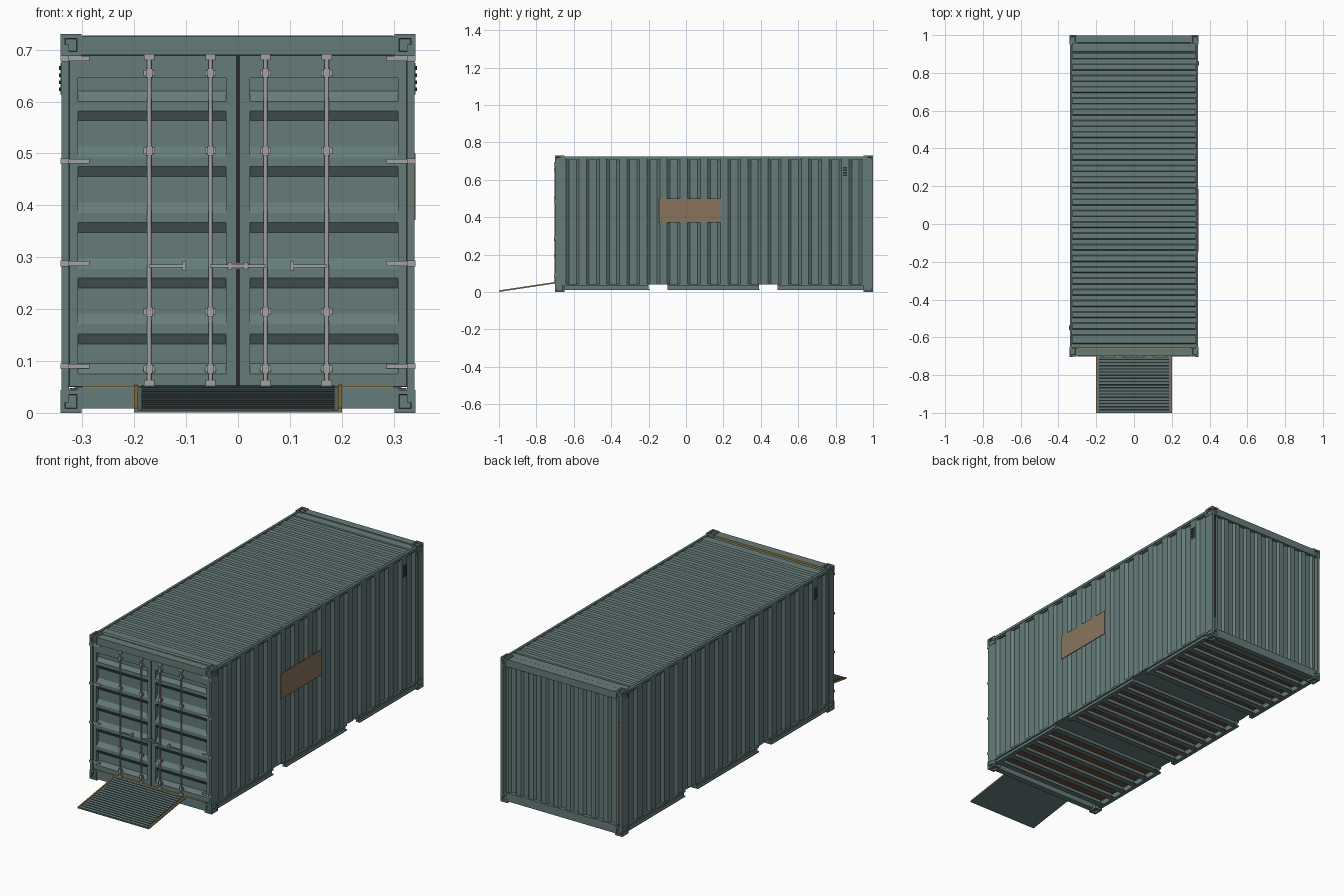
import bpy, bmesh, math
from mathutils import Vector

if "Cube" in bpy.data.objects:
    bpy.data.objects.remove(bpy.data.objects["Cube"])


def material(name, *rgb):
    m = bpy.data.materials.new(name)
    m.use_nodes = True
    m.diffuse_color = (*rgb, 1)
    m.node_tree.nodes["Principled BSDF"].inputs["Base Color"].default_value = (*rgb, 1)
    return m


TEAL = material("teal paint", .13, .2, .195)
STEEL = material("galvanised steel", .36, .36, .36)
RUBBER = material("dark rubber", .02, .025, .025)
TAN = material("tan sign", .25, .175, .11)
GOLD = material("ochre edge", .4, .22, .05)
WOOD = material("floor wood", .15, .08, .048)

FRONT, BACK, SIDE, TOP = -.7, 1, .34, .728
SIDES = (1, -1)


def finish(name, bm, mat):
    mesh = bpy.data.meshes.new(name)
    bm.to_mesh(mesh)
    bm.free()
    mesh.materials.append(mat)
    ob = bpy.data.objects.new(name, mesh)
    bpy.context.collection.objects.link(ob)
    return ob


def add_box(bm, x, y, z, taper=0):
    """Box from (low, high) pairs; taper narrows the top along y."""
    (x0, x1), (y0, y1), (z0, z1) = sorted(x), sorted(y), sorted(z)
    geo = bmesh.ops.create_cube(bm, size=1)["verts"]
    for v in geo:
        t = taper if v.co.z > 0 else 0
        v.co = (x1 if v.co.x > 0 else x0,
                y1 - t if v.co.y > 0 else y0 + t,
                z1 if v.co.z > 0 else z0)
    return geo


def boxes(name, mat, items, mirror=False):
    bm = bmesh.new()
    for x, y, z in items:
        for s in SIDES if mirror else (1,):
            add_box(bm, (x[0] * s, x[1] * s), y, z)
    return finish(name, bm, mat)


def around(c, size):
    return (c - size / 2, c + size / 2)


def strip(name, mat, profile, place, low, high, outward):
    """Sweep a (position, depth) profile between two ends."""
    bm = bmesh.new()
    rows = [[bm.verts.new(place(p, d, h)) for h in (low, high)] for p, d in profile]
    for a, b in zip(rows, rows[1:]):
        bm.faces.new((a[0], b[0], b[1], a[1]))
    bm.normal_update()
    total = sum((f.normal for f in bm.faces), Vector())
    if total.dot(Vector(outward)) < 0:
        bmesh.ops.reverse_faces(bm, faces=bm.faces)
    return finish(name, bm, mat)


def waves(start, end, count, depth):
    step = (end - start) / count
    shape = ((0, 0), (.18, 0), (.32, depth), (.68, depth), (.82, 0))
    return [(start + (i + f) * step, d) for i in range(count) for f, d in shape] + [(end, 0)]


# corrugated walls
for s, label in ((1, "left"), (-1, "right")):
    strip(label + "_wall", TEAL, waves(FRONT + .04, BACK - .04, 15, .012),
          lambda p, d, h: (s * (SIDE - .002 - d), p, h), .04, TOP - .012, (s, 0, 0))
strip("back_wall", TEAL, waves(-.315, .315, 9, .012),
      lambda p, d, h: (p, BACK - .008 - d, h), .04, TOP - .02, (0, 1, 0))

# roof with raised ribs
boxes("roof_panel", TEAL, [((-.335, .335), (FRONT + .04, BACK - .04), (.705, .716))])
bm = bmesh.new()
ribs = 25
for i in range(ribs):
    y = -.54 + i * 1.43 / (ribs - 1)
    add_box(bm, (-.325, .325), around(y, .036), (.715, .724), .005)
for y in (-.61, .935):
    add_box(bm, (-.325, .325), around(y, .052), (.715, .724), .005)
finish("roof_ribs", bm, TEAL)
boxes("roof_seam", GOLD, [((-.3, .3), around(-.657, .005), (.718, TOP - .001))])

# frame: posts, rails, headers and sills
boxes("corner_posts", TEAL, [((.326, SIDE), y, (.02, .71)) for y in
      ((FRONT, FRONT + .04), (BACK - .04, BACK))], True)
boxes("top_rails", TEAL, [((.328, SIDE), (FRONT + .03, BACK - .03), (.712, .725))], True)
boxes("headers", TEAL, [((-.31, .31), y, (.69, TOP - .002)) for y in
      ((FRONT, FRONT + .04), (BACK - .04, BACK - .002))])
boxes("sills", TEAL, [((-.31, .31), y, (.008, .05)) for y in
      ((FRONT, FRONT + .03), (BACK - .03, BACK - .002))])

# bottom rails, broken by the two lift pockets
pockets = ((-.2, -.1), (.39, .49))
runs = ((FRONT + .04, -.2), (-.1, .39), (.49, BACK - .04))
boxes("bottom_rails", TEAL,
      [((.33, SIDE), r, (.034, .044)) for r in runs] +
      [((.32, .331), r, (.014, .036)) for r in runs] +
      [((.32, SIDE), r, (.01, .015)) for r in runs], True)

# corner castings with sunken sockets on the outer faces
bm = bmesh.new()
for s in SIDES:
    for y in ((FRONT - .001, FRONT + .05), (BACK - .05, BACK)):
        for z in ((0, .044), (.688, .73)):
            verts = add_box(bm, (s * .302, s * (SIDE + .002)), y, z)
            center = Vector((0, sum(y) / 2, sum(z) / 2))
            away = Vector((s, 1 if y[1] > 0 else -1, 1 if z[0] > .5 else -1))
            faces = {f for v in verts for f in v.link_faces}
            bm.normal_update()
            outer = [f for f in faces if f.normal.dot(away) > 0]
            bmesh.ops.inset_individual(bm, faces=outer, thickness=.012)
            bmesh.ops.inset_individual(bm, faces=outer, thickness=.001, depth=-.009)
finish("corner_castings", bm, TEAL)

# underside: floor, cross members, pocket plates
boxes("floor", WOOD, [((-.325, .325), (FRONT + .02, BACK - .02), (.044, .048))])
beams = []
for (a, b), n in zip(runs, (6, 7, 7)):
    for i in range(n):
        y = a + .02 + (b - a - .04) * i / (n - 1)
        beams += [((-.322, .322), around(y, .008), (.014, .045)),
                  ((-.322, .322), around(y + .01, .028), (.012, .016))]
boxes("cross_members", TEAL, beams)
boxes("pocket_plates", TEAL, [((-.335, .335), (a - .012, b + .012), (.04, .043)) for a, b in pockets])

# doors: frames around horizontally pressed panels
DOOR = FRONT + .006
face, depth = (DOOR, DOOR + .025), .014
boxes("door_frames", TEAL, [
    ((.004, .023), face, (.052, .688)), ((.308, .324), face, (.052, .688)),
    ((.023, .308), face, (.645, .688)), ((.023, .308), face, (.052, .075))], True)
press = [(.645, depth), (.62, depth)]
for i in range(5):
    z = .6 - i * .1075
    press += [(z, 0), (z - .018, 0), (z - .037, depth), (z - .087, depth)]
press[-1] = (.095, depth)
press.append((.075, 0))
for s, label in ((1, "left"), (-1, "right")):
    strip(label + "_door_panel", TEAL, press,
          lambda p, d, h: (s * h, DOOR + d, p), .022, .309, (0, -1, 0))
boxes("door_gaskets", RUBBER, [
    ((-.004, .004), (DOOR - .001, DOOR + .02), (.05, .69)),
    ((-.327, .327), (DOOR + .002, DOOR + .02), (.05, .053)),
    ((-.327, .327), (DOOR + .002, DOOR + .02), (.686, .691))])
boxes("side_gaskets", RUBBER, [((.323, .327), (DOOR, DOOR + .02), (.05, .69))], True)
boxes("threshold", GOLD, [((-.3, .3), (FRONT - .001, DOOR + .01), (.049, .052))])

# locking rods
ROD = DOOR - .006
rods = (.053, .171)
for s in SIDES:
    for x in rods:
        bpy.ops.mesh.primitive_cylinder_add(vertices=12, radius=.004, depth=.635,
                                            location=(s * x, ROD, .37))
        rod = bpy.context.object
        rod.name = "locking_rod"
        rod.data.materials.append(STEEL)
        bpy.ops.object.shade_smooth_by_angle()

# rod brackets, cams, handles, hinges
fittings = []
for x in rods:
    for z in (.085, .195, .505, .655):
        fittings += [(around(x, .022), (ROD + .001, DOOR), around(z, .012)),
                     (around(x, .012), (ROD - .006, DOOR), around(z, .018))]
    for z in (.057, .686):
        fittings.append((around(x, .02), (ROD - .005, DOOR + .002), around(z, .012)))
boxes("rod_brackets", STEEL, fittings, True)
lever = (ROD - .007, ROD - .003)
boxes("door_handles", STEEL, [
    ((.103, .171), lever, around(.283, .005)), ((0, .053), lever, around(.283, .005)),
    ((.1, .107), (lever[0], DOOR), around(.283, .018)),
    ((.012, .019), (lever[0], DOOR), around(.283, .016)),
    ((0, .02), (ROD, DOOR), around(.283, .012))], True)
hinges = (.09, .288, .485, .683)
boxes("hinges", STEEL, [((.286, .328), (DOOR - .004, DOOR), around(z, .009)) for z in hinges] +
      [((.326, SIDE + .002), (FRONT - .005, FRONT + .004), around(z, .011)) for z in hinges], True)

# sign on the left wall
boxes("side_sign", TAN, [((SIDE - .001, SIDE + .002), (-.145, .185), (.372, .5))])

# louvred vents
for s, y, label in ((1, .85, "left"), (-1, -.55, "right")):
    boxes(label + "_vent", TEAL, [((s * .325, s * (SIDE + .002)), around(y, .028), (.614, .674))])
    boxes(label + "_vent_slats", RUBBER, [((s * SIDE, s * (SIDE + .005)), around(y, .022),
          around(.624 + i * .0135, .007)) for i in range(4)])

# ramp, built flat and then tilted down from the sill
run, drop = .3, .045
length = math.hypot(run, drop)
treads, pitch = 18, length / 18
parts = (
    boxes("ramp_plate", TEAL, [((-.2, .2), (-length, 0), (-.004, 0))]),
    boxes("ramp_grip", RUBBER, [((-.186, .186), (-length + .004, -.004), (0, .001))]),
    boxes("ramp_treads", TEAL, [((-.186, .186), around(-(i + .5) * pitch, pitch * .6), (0, .003))
                                for i in range(treads)]),
    boxes("ramp_edges", GOLD, [((.193, .2), (-length, 0), (-.003, .004))], True))
for ob in parts:
    ob.location = (0, FRONT, .05)
    ob.rotation_euler.x = math.atan2(drop, run)
